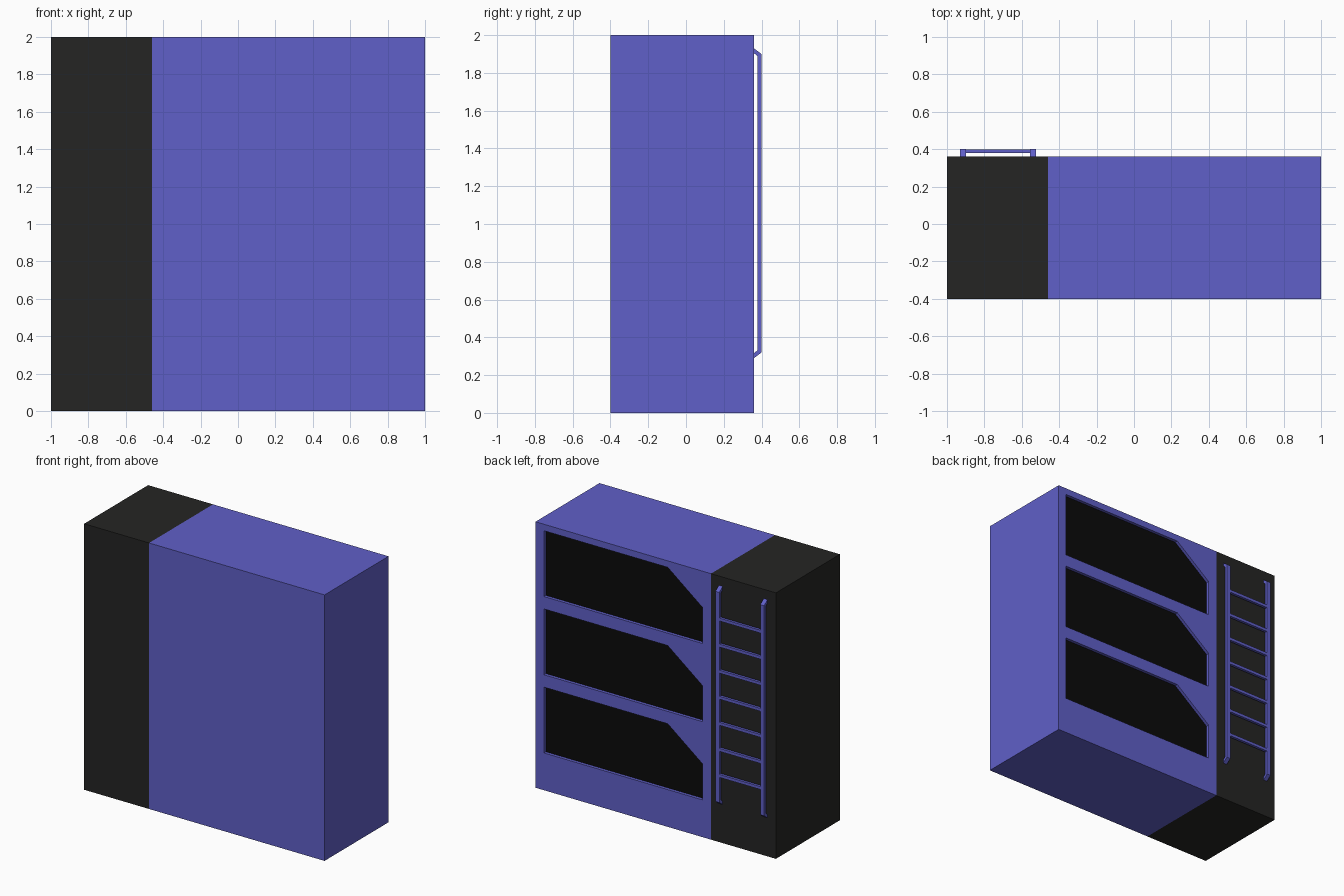
import bpy, bmesh
from mathutils import Vector

if "Cube" in bpy.data.objects:
    bpy.data.objects.remove(bpy.data.objects["Cube"])

BACK, FRONT = 0.36, -0.40


def material(name, rgb):
    m = bpy.data.materials.new(name)
    m.diffuse_color = (*rgb, 1)
    m.use_nodes = True
    m.node_tree.nodes["Principled BSDF"].inputs["Base Color"].default_value = m.diffuse_color
    return m


PURPLE = material("purple", (0.117, 0.115, 0.577))
DARK = material("dark", (0.018, 0.018, 0.017))
BLACK = material("black", (0.003, 0.003, 0.003))


def prism(name, points, offset, mat):
    """Extrude a closed 3D outline along an offset vector."""
    bm = bmesh.new()
    face = bm.faces.new([bm.verts.new(p) for p in points])
    ext = bmesh.ops.extrude_face_region(bm, geom=[face], use_keep_orig=True)
    verts = [v for v in ext["geom"] if isinstance(v, bmesh.types.BMVert)]
    bmesh.ops.translate(bm, verts=verts, vec=Vector(offset))
    bmesh.ops.recalc_face_normals(bm, faces=bm.faces)
    mesh = bpy.data.meshes.new(name)
    bm.to_mesh(mesh)
    bm.free()
    mesh.materials.append(mat)
    obj = bpy.data.objects.new(name, mesh)
    bpy.context.collection.objects.link(obj)
    return obj


def box(name, x, y, z, mat):
    outline = [(x[0], y[0], z[0]), (x[1], y[0], z[0]),
               (x[1], y[0], z[1]), (x[0], y[0], z[1])]
    return prism(name, outline, (0, y[1] - y[0], 0), mat)


# Main housing and the dark ladder bay beside it
housing = box("housing", (-0.46, 1), (FRONT, BACK), (0, 2), PURPLE)
box("ladder_bay", (-1, -0.46), (FRONT, BACK), (0, 2), DARK)

# Three stacked openings with one clipped corner, each closed by a black panel
OPENING = [(0.93, 0), (0.93, 0.495), (-0.10, 0.495), (-0.39, 0.27), (-0.39, 0)]
for i in range(3):
    z0 = 0.28 + i * 0.588
    outline = [(x, BACK - 0.025, z0 + z) for x, z in OPENING]
    cutter = prism(f"opening_cutter_{i + 1}", outline, (0, 0.1, 0), PURPLE)
    cutter.hide_render = True
    cutter.hide_set(True)
    cut = housing.modifiers.new(f"opening_{i + 1}", "BOOLEAN")
    cut.operation = "DIFFERENCE"
    cut.solver = "EXACT"
    cut.object = cutter
    panel = [(x, y - 0.005, z) for x, y, z in outline]
    prism(f"opening_panel_{i + 1}", panel, (0, 0.007, 0), BLACK)

# Ladder rails, bent back to the wall at both ends
RAIL = [(0.36, 1.93), (0.40, 1.90), (0.40, 0.32), (0.36, 0.29),
        (0.36, 0.315), (0.378, 0.332), (0.378, 1.888), (0.36, 1.905)]
for side, x in (("outer", -0.93), ("inner", -0.557)):
    prism(f"ladder_rail_{side}", [(x, y, z) for y, z in RAIL],
          (0.032, 0, 0), PURPLE)

# Ladder rungs
for i in range(7):
    z = 0.52 + i * 0.196
    box(f"ladder_rung_{i + 1}", (-0.90, -0.555), (0.379, 0.399),
        (z - 0.011, z + 0.011), PURPLE)
